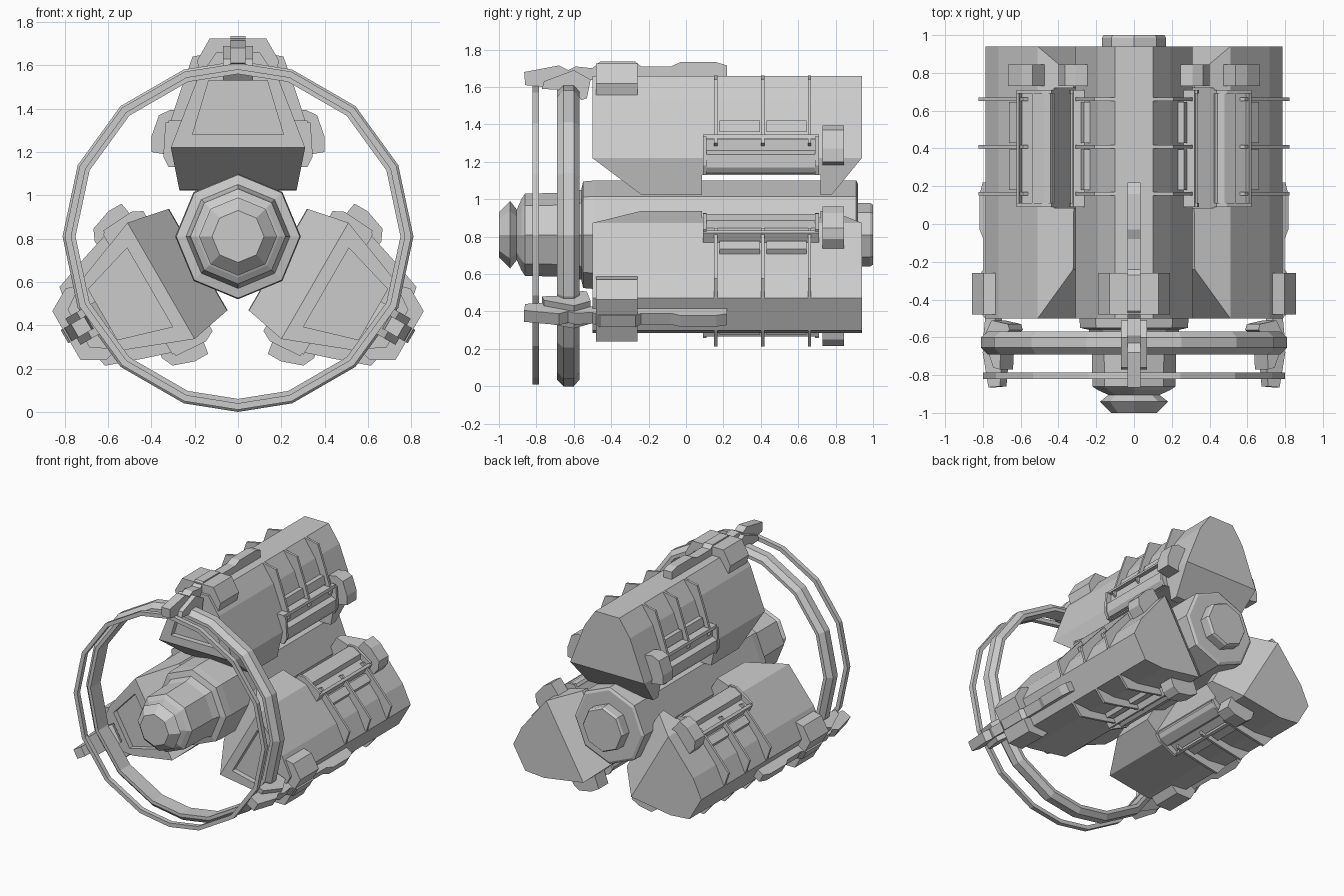
import bpy, bmesh
from math import sin, cos, pi, radians
from mathutils import Matrix

if "Cube" in bpy.data.objects:
    bpy.data.objects.remove(bpy.data.objects["Cube"])

CZ = 0.81  # height of the long axis


def make_object(name, bm):
    bmesh.ops.recalc_face_normals(bm, faces=bm.faces)
    me = bpy.data.meshes.new(name)
    bm.to_mesh(me)
    bm.free()
    ob = bpy.data.objects.new(name, me)
    bpy.context.collection.objects.link(ob)
    return ob


def prism(name, pts, a, b, axis='Y'):
    """Extrude an (x,z) profile along Y, or a (y,z) profile along X."""
    bm = bmesh.new()

    def ring(t):
        return [bm.verts.new((u, t, v) if axis == 'Y' else (t, u, v)) for u, v in pts]
    A, B = ring(a), ring(b)
    n = len(pts)
    bm.faces.new(A)
    bm.faces.new(B[::-1])
    for i in range(n):
        j = (i + 1) % n
        bm.faces.new((A[i], B[i], B[j], A[j]))
    return make_object(name, bm)


def lathe(name, prof, angles, closed):
    """Turn a (y,radius) profile around the long axis."""
    bm = bmesh.new()
    loops = [[bm.verts.new((r * sin(a), y, CZ + r * cos(a))) for a in angles] for y, r in prof]
    m, n = len(prof), len(angles)
    for i in range(m if closed else m - 1):
        P, Q = loops[i], loops[(i + 1) % m]
        for k in range(n):
            l = (k + 1) % n
            bm.faces.new((P[k], P[l], Q[l], Q[k]))
    if not closed:
        bm.faces.new(loops[0])
        bm.faces.new(loops[-1])
    return make_object(name, bm)


def sym(half):
    """Mirror a half profile to the other side of x = 0."""
    return half + [(-x, z) for x, z in reversed(half)]


def three(ob):
    """Repeat a part at 120 degree steps around the long axis."""
    for k in (1, 2):
        c = ob.copy()
        bpy.context.collection.objects.link(c)
        c.matrix_world = (Matrix.Translation((0, 0, CZ)) @ Matrix.Rotation(k * 2 * pi / 3, 4, 'Y')
                          @ Matrix.Translation((0, 0, -CZ)))


def side_pair(name, pts, a, b):
    """A prism on both flanks of each pod."""
    three(prism(name + "_right", pts, a, b))
    three(prism(name + "_left", [(-x, z) for x, z in pts], a, b))


# Central core with nose and rear plug
octagon = [k * pi / 4 for k in range(8)]
lathe("core", [(-1, .12), (-.94, .18), (-.905, .135), (-.88, .19), (-.86, .22), (-.62, .225),
               (-.56, .24), (-.55, .285), (-.49, .29), (.91, .29), (.92, .27), (.92, .17),
               (.985, .17), (1, .16)], octagon, False)

# Two hoops at the front
deg = [0, 18, 42, 66, 90, 114, 138, 162, 180]
hoop_angles = [radians(d) for d in deg + [360 - d for d in deg[-2:0:-1]]]
lathe("main_hoop", [(-.655, .81), (-.60, .81), (-.57, .775), (-.57, .75), (-.69, .75), (-.69, .775)],
      hoop_angles, True)
lathe("front_hoop", [(-.82, .80), (-.785, .80), (-.785, .77), (-.82, .77)], hoop_angles, True)

# Pod hull: cross-section trimmed by a side profile, recessed front panel
pod = prism("pod", sym([(.27, 1.02), (.31, 1.22), (.19, 1.53), (.10, 1.66)]), -.6, 1.05)
trim = prism("trim_cutter", [(-.5, 1.22), (-.24, 1.025), (.085, 1.022), (.085, 1.13), (.72, 1.13),
                             (.72, 1.022), (.78, 1.025), (.94, 1.22), (.94, 1.8), (-.5, 1.8)],
             -.6, .6, 'X')
panel = prism("panel_cutter", sym([(.21, 1.28), (.135, 1.53)]), -.6, -.46)
for cutter, op in ((trim, 'INTERSECT'), (panel, 'DIFFERENCE')):
    mod = pod.modifiers.new(op, 'BOOLEAN')
    mod.object, mod.operation, mod.solver = cutter, op, 'EXACT'
bpy.context.view_layer.update()
hull = bpy.data.meshes.new_from_object(pod.evaluated_get(bpy.context.evaluated_depsgraph_get()))
pod.modifiers.clear()
pod.data = hull
for cutter in (trim, panel):
    bpy.data.objects.remove(cutter)
three(pod)

# Ribs over the pod flanks
for i, y in enumerate((.16, .41, .66)):
    side_pair("rib_%d" % i, [(.10, 1.64), (.10, 1.662), (.21, 1.64), (.27, 1.47), (.325, 1.30),
                             (.28, 1.27), (.20, 1.50)], y - .009, y + .009)

# Side vent housings with end frames, slats and rear corner blocks
side_pair("vent", [(.24, 1.13), (.315, 1.14), (.335, 1.17), (.335, 1.24), (.30, 1.26), (.30, 1.32),
                   (.24, 1.32)], .10, .70)
side_pair("vent_rail", [(.26, 1.325), (.325, 1.325), (.32, 1.345), (.26, 1.345)], .09, .71)
for i, y in enumerate((.09, .69)):
    side_pair("vent_end_%d" % i, [(.25, 1.13), (.32, 1.13), (.345, 1.18), (.335, 1.335), (.25, 1.335)],
              y, y + .02)
for i, y in enumerate((.18, .43)):
    side_pair("slat_%d" % i, [(.22, 1.36), (.28, 1.36), (.265, 1.42), (.20, 1.42)], y, y + .215)
side_pair("corner_block", [(.28, 1.18), (.40, 1.20), (.40, 1.27), (.365, 1.37), (.31, 1.395), (.22, 1.38)],
          .73, .845)

# Clamp, spine arm and hoop bracket on each pod
three(prism("clamp", sym([(.12, 1.60), (.17, 1.55), (.19, 1.62), (.13, 1.725)]), -.48, -.26))
three(prism("arm", [(-.86, 1.61), (-.865, 1.68), (-.68, 1.715), (-.63, 1.69), (-.59, 1.71), (-.50, 1.70),
                    (-.46, 1.735), (-.27, 1.735), (-.24, 1.71), (-.08, 1.71), (-.03, 1.733), (.16, 1.733),
                    (.22, 1.715), (.22, 1.64), (-.50, 1.64), (-.56, 1.62), (-.76, 1.60)],
            -.035, .035, 'X'))
three(prism("bracket", [(-.77, 1.59), (-.76, 1.63), (-.60, 1.69), (-.51, 1.64), (-.53, 1.54),
                        (-.56, 1.53), (-.60, 1.58)], -.07, .07, 'X'))
